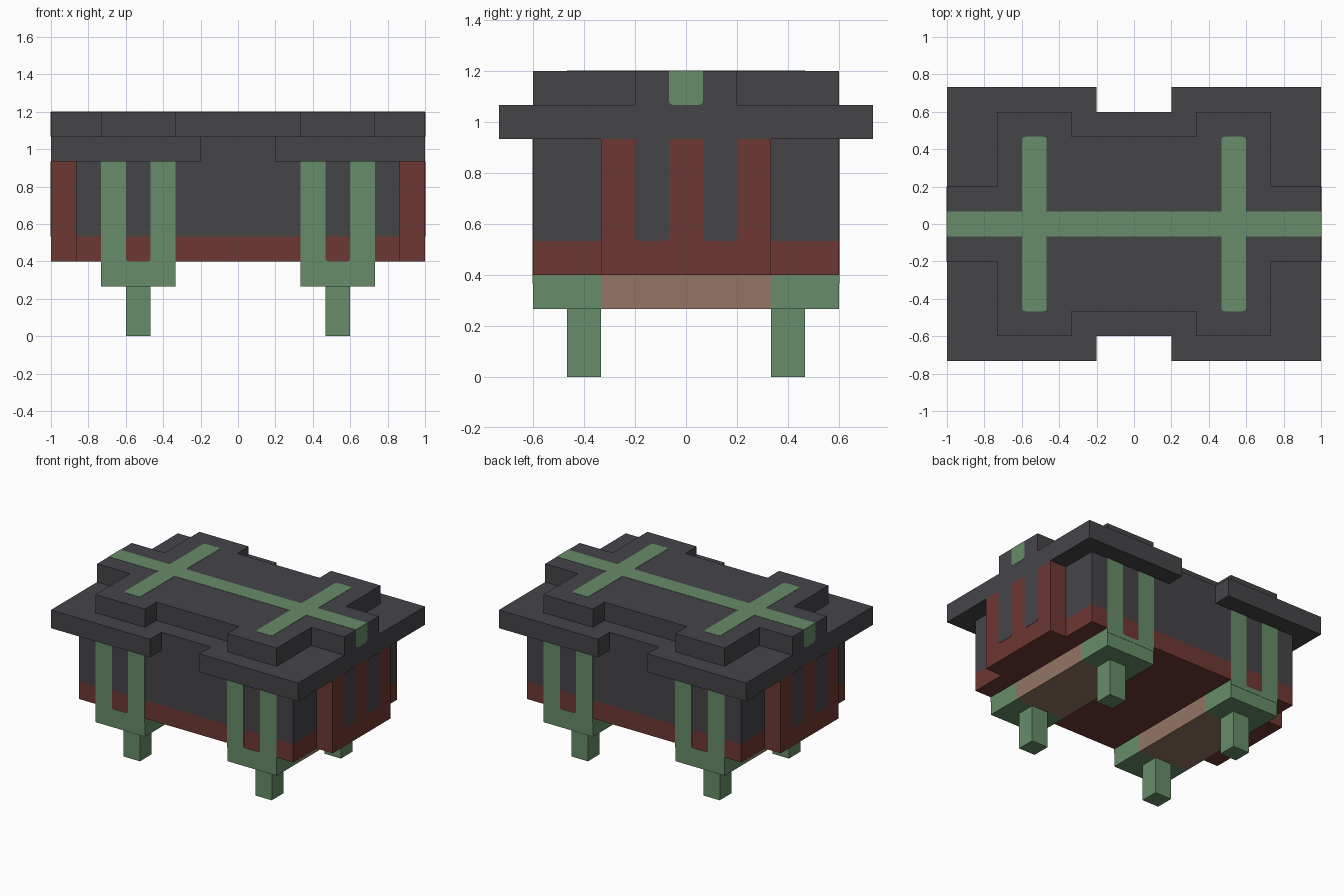
import bpy, bmesh
from mathutils import Vector

if "Cube" in bpy.data.objects:
    bpy.data.objects.remove(bpy.data.objects["Cube"], do_unlink=True)

U = 2 / 30       # the model's grid step
SKIN = 0.002     # thickness of painted plates
R = 0.3          # corner radius of painted shapes, in grid steps


def material(name, rgb):
    m = bpy.data.materials.new(name)
    m.use_nodes = True
    m.diffuse_color = (*rgb, 1)
    bsdf = m.node_tree.nodes["Principled BSDF"]
    bsdf.inputs["Base Color"].default_value = (*rgb, 1)
    bsdf.inputs["Roughness"].default_value = 0.9
    return m


charcoal = material("charcoal", (0.060, 0.058, 0.066))
green = material("sage green", (0.135, 0.262, 0.138))
red = material("brick red", (0.155, 0.040, 0.033))
tan = material("tan wood", (0.290, 0.180, 0.127))


def prism(name, outline, axis, lo, hi, mat):
    """Extrude an outline (grid steps) along an axis from lo to hi (units)."""
    def place(p, d):
        a, b = p[0] * U, p[1] * U
        return Vector({"x": (d, a, b), "y": (a, d, b), "z": (a, b, d)}[axis])

    bm = bmesh.new()
    base = bm.faces.new([bm.verts.new(place(p, lo)) for p in outline])
    top = bmesh.ops.extrude_face_region(bm, geom=[base])["geom"]
    shift = place((0, 0), hi - lo)
    bmesh.ops.translate(bm, vec=shift, verts=[v for v in top if isinstance(v, bmesh.types.BMVert)])
    bmesh.ops.recalc_face_normals(bm, faces=bm.faces)
    mesh = bpy.data.meshes.new(name)
    bm.to_mesh(mesh)
    bm.free()
    mesh.materials.append(mat)
    obj = bpy.data.objects.new(name, mesh)
    bpy.context.collection.objects.link(obj)
    return obj


def rect(a0, a1, b0, b1):
    return [(a0, b0), (a1, b0), (a1, b1), (a0, b1)]


def rounded(points, corners):
    """Replace the chosen corners of an outline with small arcs."""
    out = []
    for i, p in enumerate(points):
        if i not in corners:
            out.append(p)
            continue
        p = Vector(p)
        ends = [p + (Vector(q) - p).normalized() * R
                for q in (points[i - 1], points[(i + 1) % len(points)])]
        for t in (0, 0.25, 0.5, 0.75, 1):
            out.append(tuple(ends[0] * (1 - t) ** 2 + p * 2 * t * (1 - t) + ends[1] * t * t))
    return out


def box(name, x, y, z, mat):
    return prism(name, rect(*x, *y), "z", z[0] * U, z[1] * U, mat)


def four_way(quarter):
    """Repeat a quarter outline over all four quadrants."""
    flip_x = [(-a, b) for a, b in reversed(quarter)]
    half = quarter + flip_x
    return half + [(a, -b) for a, b in reversed(half)]


# Chest body: red skirt with dark walls above
box("body_skirt", (-13, 13), (-9, 9), (6, 8), red)
box("body_walls", (-13, 13), (-9, 9), (8, 14), charcoal)

# Lid: notched slab and stepped top plate
prism("lid_slab", four_way([(15, 11), (3, 11), (3, 9)]), "z", 14 * U, 16 * U, charcoal)
prism("lid_top", four_way([(15, 3), (11, 3), (11, 9), (5, 9), (5, 7)]),
      "z", 16 * U, 18 * U, charcoal)

# Green bands on the lid
top = 18 * U
prism("lid_long_band", rect(-15, 15, -1, 1), "z", top, top + SKIN, green)

for side, s in (("left", 1), ("right", -1)):
    for end, e in (("front", -1), ("back", 1)):
        arm = [(s * 7, e), (s * 9, e), (s * 9, e * 7), (s * 7, e * 7)]
        prism(f"lid_cross_band_{side}_{end}", rounded(arm, (2, 3)), "z", top, top + SKIN, green)

    # End block with dark slots, and the band end on the lid edge
    box(f"end_block_{side}", (s * 13, s * 15), (-5, 5), (6, 14), red)
    face = s * 15 * U
    for n, y in enumerate((-3, 1)):
        prism(f"end_slot_{side}_{n + 1}", rounded(rect(y, y + 2, 8, 14), (0, 1)),
              "x", face, face + s * SKIN, charcoal)
    prism(f"lid_band_end_{side}", rounded(rect(-1, 1, 16, 18), (0, 1)),
          "x", face, face + s * SKIN, green)

    # Cross beam under the body: tan middle and green ends
    box(f"beam_middle_{side}", (s * 5, s * 11), (-5, 5), (4, 6), tan)
    for end, e in (("front", -1), ("back", 1)):
        box(f"beam_end_{side}_{end}", (s * 5, s * 11), (e * 5, e * 9), (4, 6), green)
        box(f"leg_{side}_{end}", (s * 7, s * 9), (e * 5, e * 7), (0, 4), green)

        # Two-pronged strap painted on the wall
        strap = [(5, 5.5), (11, 5.5), (11, 14), (9, 14), (9, 6), (7, 6), (7, 14), (5, 14)]
        strap = [(s * a, b) for a, b in rounded(strap, (4, 5))]
        wall = e * 9 * U
        prism(f"strap_{side}_{end}", strap, "y", wall, wall + e * SKIN, green)
